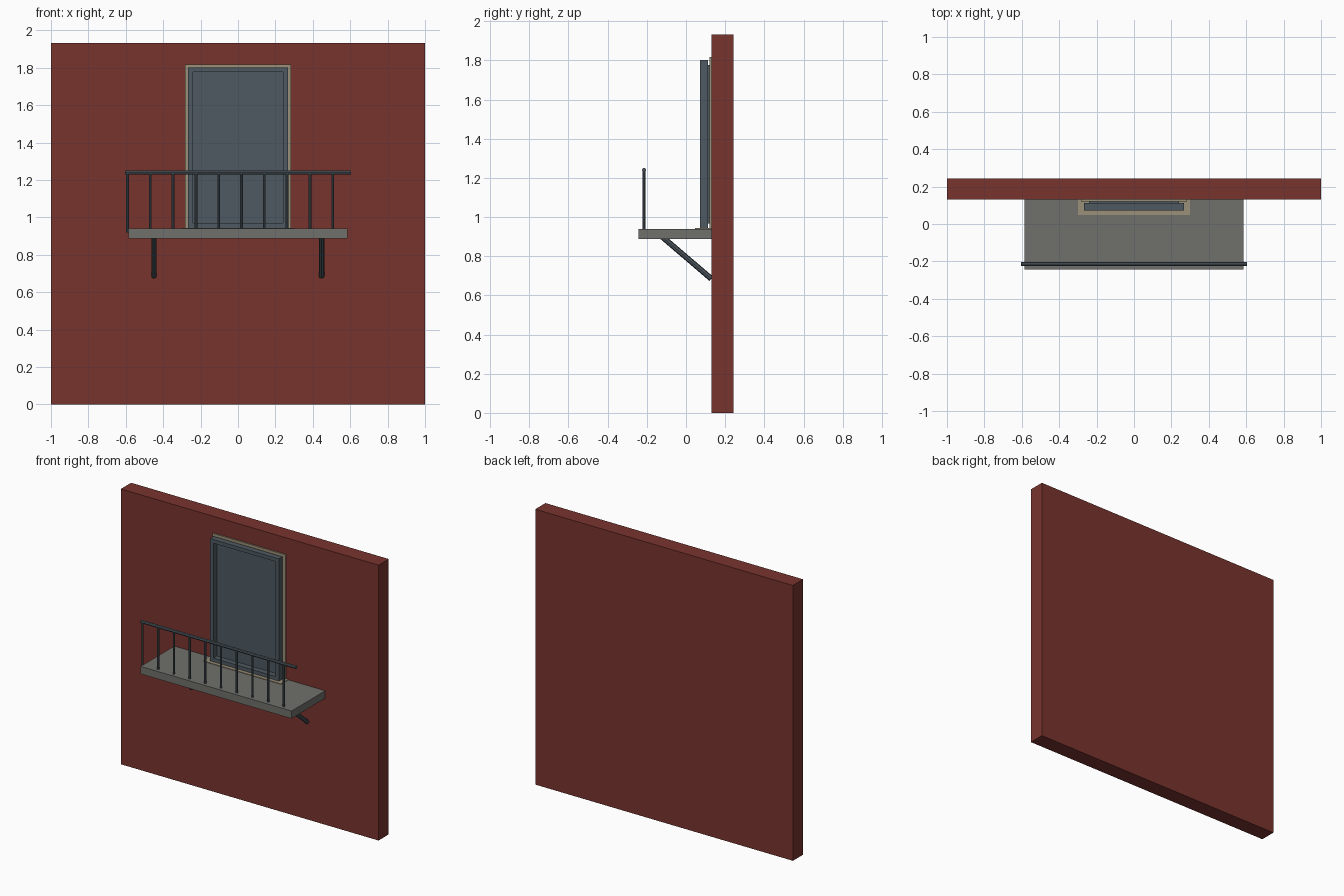
import bpy, bmesh
from mathutils import Vector

if "Cube" in bpy.data.objects:
    bpy.data.objects.remove(bpy.data.objects["Cube"])


def material(name, rgb):
    m = bpy.data.materials.new(name)
    m.diffuse_color = (*rgb, 1)
    m.use_nodes = True
    m.node_tree.nodes["Principled BSDF"].inputs["Base Color"].default_value = m.diffuse_color
    return m


BRICK = material("brick_red", (0.19, 0.034, 0.027))
SLATE = material("slate_metal", (0.078, 0.102, 0.12))
STONE = material("grey_concrete", (0.16, 0.165, 0.148))
TAN = material("tan_trim", (0.33, 0.28, 0.19))


def finish(bm, name, mat):
    bmesh.ops.recalc_face_normals(bm, faces=bm.faces)
    me = bpy.data.meshes.new(name)
    bm.to_mesh(me)
    bm.free()
    me.materials.append(mat)
    ob = bpy.data.objects.new(name, me)
    bpy.context.collection.objects.link(ob)
    return ob


def add_box(bm, x, y, z):
    vs = bmesh.ops.create_cube(bm, size=1)["verts"]
    for v in vs:
        v.co = Vector([(r[0] + r[1]) / 2 + c * (r[1] - r[0])
                       for r, c in zip((x, y, z), v.co)])


def box(name, mat, x, y, z):
    bm = bmesh.new()
    add_box(bm, x, y, z)
    return finish(bm, name, mat)


def rod(name, mat, a, b, r, sides=8):
    a, b = Vector(a), Vector(b)
    bm = bmesh.new()
    bmesh.ops.create_cone(bm, cap_ends=True, segments=sides, radius1=r,
                          radius2=r, depth=(b - a).length)
    rot = (b - a).to_track_quat('Z', 'Y')
    for v in bm.verts:
        v.co = rot @ v.co + (a + b) / 2
    return finish(bm, name, mat)


# wall and balcony floor
WALL = 0.13
box("wall", BRICK, (-1, 1), (WALL, 0.243), (0, 1.932))
box("balcony_slab", STONE, (-0.586, 0.586), (-0.243, WALL), (0.887, 0.94))

# door trim and sill
box("door_trim", TAN, (-0.283, 0.283), (0.121, WALL), (0.94, 1.816))
box("door_sill", TAN, (-0.3, 0.3), (0.047, WALL), (0.932, 0.944))

# door frame: open rectangle cut by an inset of the front face
bm = bmesh.new()
W, T = 0.267, 0.026
for x in ((-W, -W + T), (W - T, W)):
    add_box(bm, x, (0.072, 0.112), (0.94, 1.802))
for z in ((0.94, 0.97), (1.802 - T, 1.802)):
    add_box(bm, (-W + T, W - T), (0.072, 0.112), z)
finish(bm, "door_frame", SLATE)
box("door_panel", SLATE, (-W + T, W - T), (0.111, 0.126), (0.968, 1.777))

# railing: evenly spaced balusters under one long handrail
RY = -0.214
rod("handrail", SLATE, (-0.603, RY, 1.24), (0.603, RY, 1.24), 0.011)
for i in range(10):
    x = -0.591 + 0.1219 * i
    rod(f"baluster_{i + 1}", SLATE, (x, RY, 0.92), (x, RY, 1.24), 0.0075)

# diagonal support brackets
for side, x in (("left", -0.449), ("right", 0.447)):
    rod(f"bracket_{side}", SLATE, (x, -0.125, 0.902), (x, 0.129, 0.685), 0.0145)
